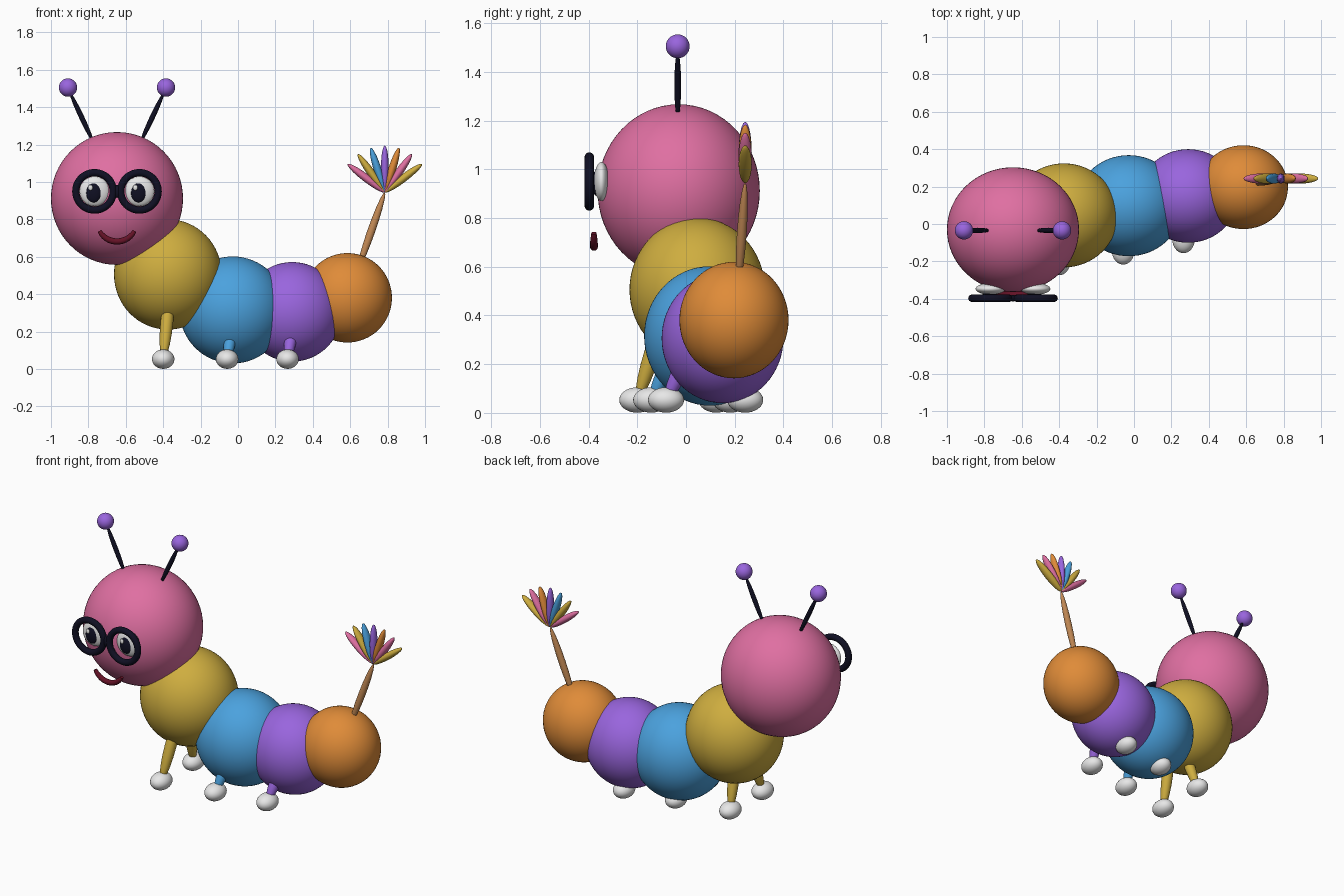
import bpy
import math
from mathutils import Vector, Matrix

cube = bpy.data.objects.get("Cube")
if cube:
    bpy.data.objects.remove(cube)


def make_material(name, rgb):
    mat = bpy.data.materials.new(name)
    mat.use_nodes = True
    mat.diffuse_color = (*rgb, 1)
    mat.node_tree.nodes["Principled BSDF"].inputs["Base Color"].default_value = (*rgb, 1)
    return mat


pink = make_material("pink", (0.74, 0.16, 0.36))
yellow = make_material("yellow", (0.62, 0.42, 0.05))
blue = make_material("blue", (0.07, 0.36, 0.73))
purple = make_material("purple", (0.32, 0.13, 0.73))
orange = make_material("orange", (0.74, 0.26, 0.04))
white = make_material("white", (0.85, 0.85, 0.85))
black = make_material("blue black", (0.005, 0.005, 0.017))
red = make_material("dark red", (0.13, 0.006, 0.02))
tan = make_material("tan", (0.54, 0.25, 0.09))


def finish(name, mat):
    obj = bpy.context.object
    obj.name = name
    obj.data.materials.append(mat)
    bpy.ops.object.shade_smooth()
    return obj


def ball(name, mat, loc, radii, segments=32):
    bpy.ops.mesh.primitive_uv_sphere_add(segments=segments, ring_count=segments // 2, location=loc)
    obj = finish(name, mat)
    obj.scale = radii
    return obj


def spindle(name, mat, start, end, rx, ry):
    """Ellipsoid stretched between two points, ry being its width along y."""
    a, b = Vector(start), Vector(end)
    axis = (b - a).normalized()
    side = Vector((0, 1, 0)).cross(axis).normalized()
    depth = axis.cross(side)
    turn = Matrix((side, depth, axis)).transposed()
    obj = ball(name, mat, (a + b) / 2, (rx, ry, (b - a).length / 2), 20)
    obj.rotation_euler = turn.to_euler()
    return obj


# Head and body segments
ball("head", pink, (-0.647, -0.03, 0.912), (0.353, 0.333, 0.355), 64)
ball("body_front", yellow, (-0.375, 0.046, 0.506), (0.288, 0.278, 0.295), 64)
ball("body_middle", blue, (-0.028, 0.098, 0.316), (0.285, 0.27, 0.286), 64)
ball("body_rear", purple, (0.29, 0.15, 0.306), (0.265, 0.25, 0.266), 64)
ball("body_end", orange, (0.585, 0.197, 0.381), (0.238, 0.224, 0.239), 64)

# Legs and feet, a front and a back one under each of three segments
for part, mat, x, y, hip in (("front", yellow, -0.4, -0.2, 0.46),
                             ("middle", blue, -0.058, -0.143, 0.32),
                             ("rear", purple, 0.265, -0.082, 0.32)):
    for side, foot_y, lean in (("right", y, 1), ("left", y + 0.325, -1)):
        ball(f"{part}_{side}_foot", white, (x, foot_y, 0.053), (0.06, 0.074, 0.052))
        spindle(f"{part}_{side}_leg", mat, (x, foot_y, 0.05),
                (x + 0.04, foot_y + 0.13 * lean, hip), 0.034, 0.034)

# Face: eyes, glasses and antennae on both sides of the head
mid = -0.647
for side, s in (("right", -1), ("left", 1)):
    x = mid + 0.12 * s
    ball(f"{side}_eye", white, (x, -0.347, 0.95), (0.08, 0.031, 0.08))
    ball(f"{side}_pupil", black, (x - 0.005, -0.368, 0.943), (0.041, 0.018, 0.052))
    ball(f"{side}_eye_glint", white, (x - 0.022, -0.384, 0.97), (0.013, 0.007, 0.015), 16)
    bpy.ops.mesh.primitive_torus_add(location=(x, -0.397, 0.95), rotation=(math.pi / 2, 0, 0),
                                     major_radius=0.1, minor_radius=0.0195,
                                     major_segments=48, minor_segments=16)
    finish(f"{side}_glasses_rim", black)
    spindle(f"{side}_antenna", black, (mid + 0.125 * s, -0.034, 1.21),
            (mid + 0.252 * s, -0.034, 1.48), 0.014, 0.014)
    ball(f"{side}_antenna_tip", purple, (mid + 0.262 * s, -0.034, 1.505), (0.049, 0.049, 0.049))
ball("glasses_bridge", black, (mid, -0.397, 0.95), (0.025, 0.017, 0.035), 16)

# Smiling mouth: an arc with a round section
curve = bpy.data.curves.new("mouth", "CURVE")
curve.dimensions = "3D"
curve.bevel_depth = 0.0165
curve.bevel_resolution = 4
curve.use_fill_caps = True
spline = curve.splines.new("POLY")
steps = 20
spline.points.add(steps)
for i, point in enumerate(spline.points):
    a = math.radians(-62 + 124 * i / steps)
    point.co = (mid + 0.106 * math.sin(a), -0.378, 0.788 - 0.106 * math.cos(a), 1)
    # Thinner towards the corners
    point.radius = 1 - 0.35 * abs(2 * i / steps - 1) ** 3
mouth = bpy.data.objects.new("mouth", curve)
curve.materials.append(red)
bpy.context.collection.objects.link(mouth)

# Tail with a flat fan of feathers
base = Vector((0.785, 0.243, 0.945))
spindle("tail_stalk", tan, (0.64, 0.215, 0.53), base, 0.021, 0.02)
for i, mat in enumerate((pink, yellow, blue, purple, orange, pink, yellow)):
    a = math.radians(17.6 * (i - 3))
    tip = base + 0.25 * Vector((math.sin(a), 0, math.cos(a)))
    spindle(f"tail_feather_{i + 1}", mat, base, tip, 0.021, 0.027)
